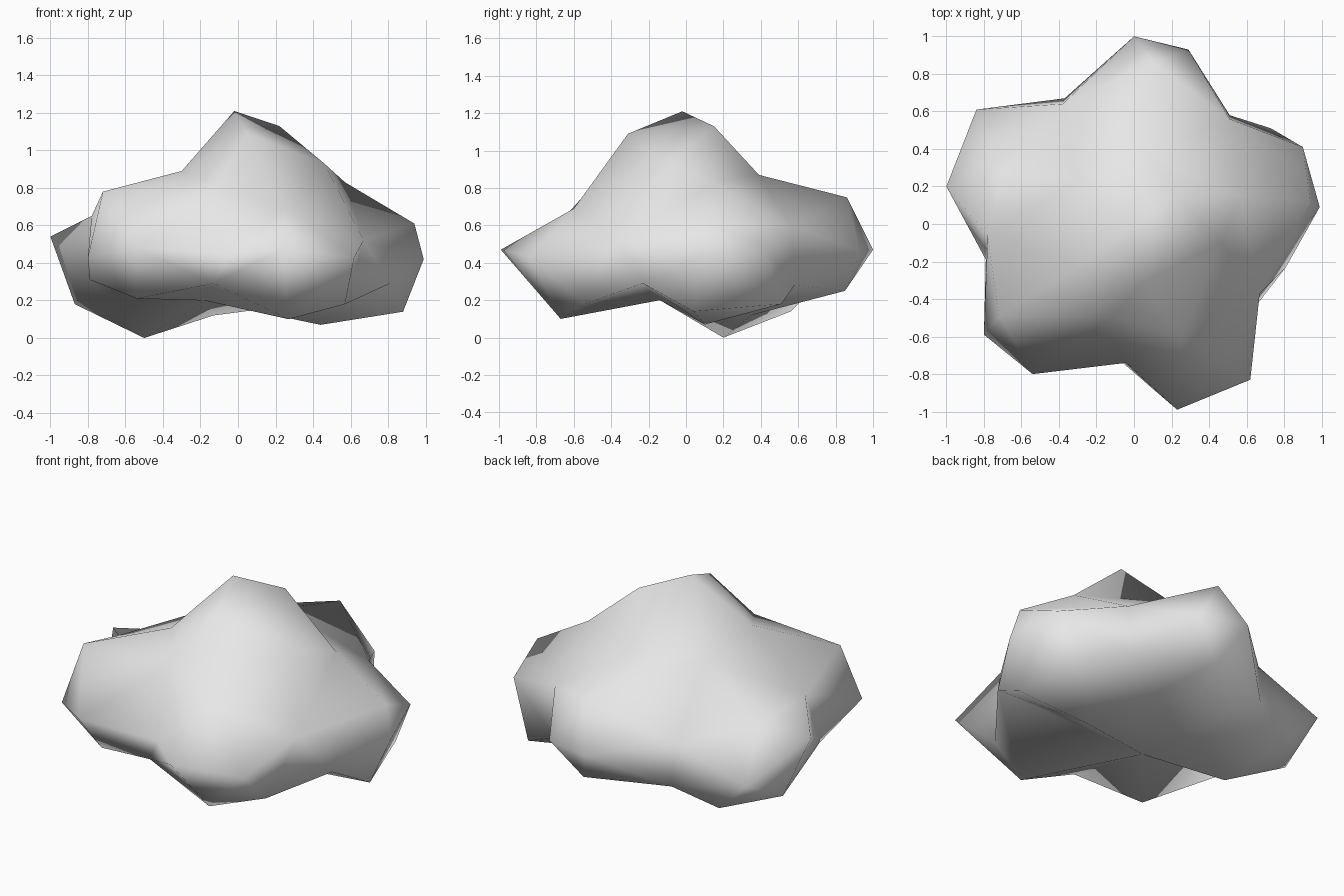
import bpy, bmesh
from mathutils import Vector

if "Cube" in bpy.data.objects:
    bpy.data.objects.remove(bpy.data.objects["Cube"])

# Corner points of the boulder, grouped by bulge
crown = [(-.02, -.02, 1.21), (.22, .15, 1.13), (.05, -.31, 1.09)]
shoulder_right = (.57, .15, .83)
shoulders = [(.46, -.10, .93), (-.30, -.23, .89),
             (-.12, -.50, .81), (.05, .39, .87), (-.30, .23, .85)]
back_bulge = [(0, 1, .47), (.29, .93, .46), (.10, .86, .75), (.11, .85, .25)]
right_bulge = [(.90, .41, .49), (.99, .09, .42), (.94, .12, .61),
               (.88, .04, .14), (.73, .51, .18)]
front_bulge = [(.23, -.99, .47), (.62, -.83, .43), (.27, -.67, .10), (.57, -.54, .18),
               (.25, -.60, .69)]
front_left_bulge = [(-.72, -.49, .78), (-.80, -.59, .43), (-.54, -.80, .48),
                    (-.54, -.57, .21)]
left_tip = (-1, .20, .54)
left_bulge = [(-.84, .61, .35), (-.70, .27, .58), (-.87, .29, .18), (-.62, .56, .14)]
# Hollows between the bulges
high_right = (.67, -.37, .52)
hollows = [(-.04, -.74, .45), (.51, .56, .60), (-.38, .64, .50), (-.78, -.06, .65)]
low_right, low_front, low_left = (.81, -.23, .29), (-.13, -.68, .29), (-.79, -.19, .31)
low_back_right, low_back_left = (.51, .58, .28), (-.37, .67, .25)
# Underside
foot_left, foot_right = (-.50, .20, 0), (.44, .10, .07)
belly, notch, belly_back = (-.18, -.14, .20), (.25, .30, .17), (-.13, .35, .12)
singles = [shoulder_right, left_tip, high_right, low_right, low_front, low_left,
           low_back_right, low_back_left, foot_left, foot_right, belly, notch, belly_back]

points = [p for group in (crown, shoulders, back_bulge, right_bulge, front_bulge,
                          front_left_bulge, left_bulge, hollows, singles) for p in group]

# Skin the points as a ball around the core
core = Vector((0, 0, .48))
bm = bmesh.new()
vert_at, target = {}, {}
for p in points:
    d = Vector(p) - core
    d.z *= 1.6
    v = bm.verts.new(d.normalized())
    vert_at[p], target[v] = v, Vector(p)
bmesh.ops.convex_hull(bm, input=list(bm.verts))


def crease(p, q):
    """Turn edges until a valley runs straight from p to q."""
    a, b = vert_at[p], vert_at[q]
    side = a.co.cross(b.co)
    for _ in range(8):
        if any(e.other_vert(a) is b for e in a.link_edges):
            return
        for f in a.link_faces:
            e = next(e for e in f.edges if a not in e.verts)
            c, d = e.verts
            ahead = (c.co + d.co - 2 * a.co).dot(b.co - a.co) > 0
            if ahead and side.dot(c.co) * side.dot(d.co) < 0:
                break
        else:
            return
        if bmesh.utils.edge_rotate(e) is None:
            return


# Valleys running between the bulges and under the boulder
crease(shoulder_right, high_right)
crease(left_tip, low_left)
crease(low_right, belly)
crease(low_right, foot_right)
crease(low_front, belly)
crease(low_left, belly)
crease(notch, belly)
crease(low_back_right, notch)
crease(low_back_left, belly_back)

# Move each corner out to its place
for v in bm.verts:
    v.co = target[v]
bmesh.ops.recalc_face_normals(bm, faces=bm.faces)
for f in bm.faces:
    f.smooth = True

mesh = bpy.data.meshes.new("boulder")
bm.to_mesh(mesh)
bm.free()
boulder = bpy.data.objects.new("boulder", mesh)
bpy.context.collection.objects.link(boulder)

# Stone colour
stone = bpy.data.materials.new("pale grey stone")
stone.diffuse_color = (.8, .8, .8, 1)
stone.use_nodes = True
stone.node_tree.nodes["Principled BSDF"].inputs["Base Color"].default_value = stone.diffuse_color
mesh.materials.append(stone)
